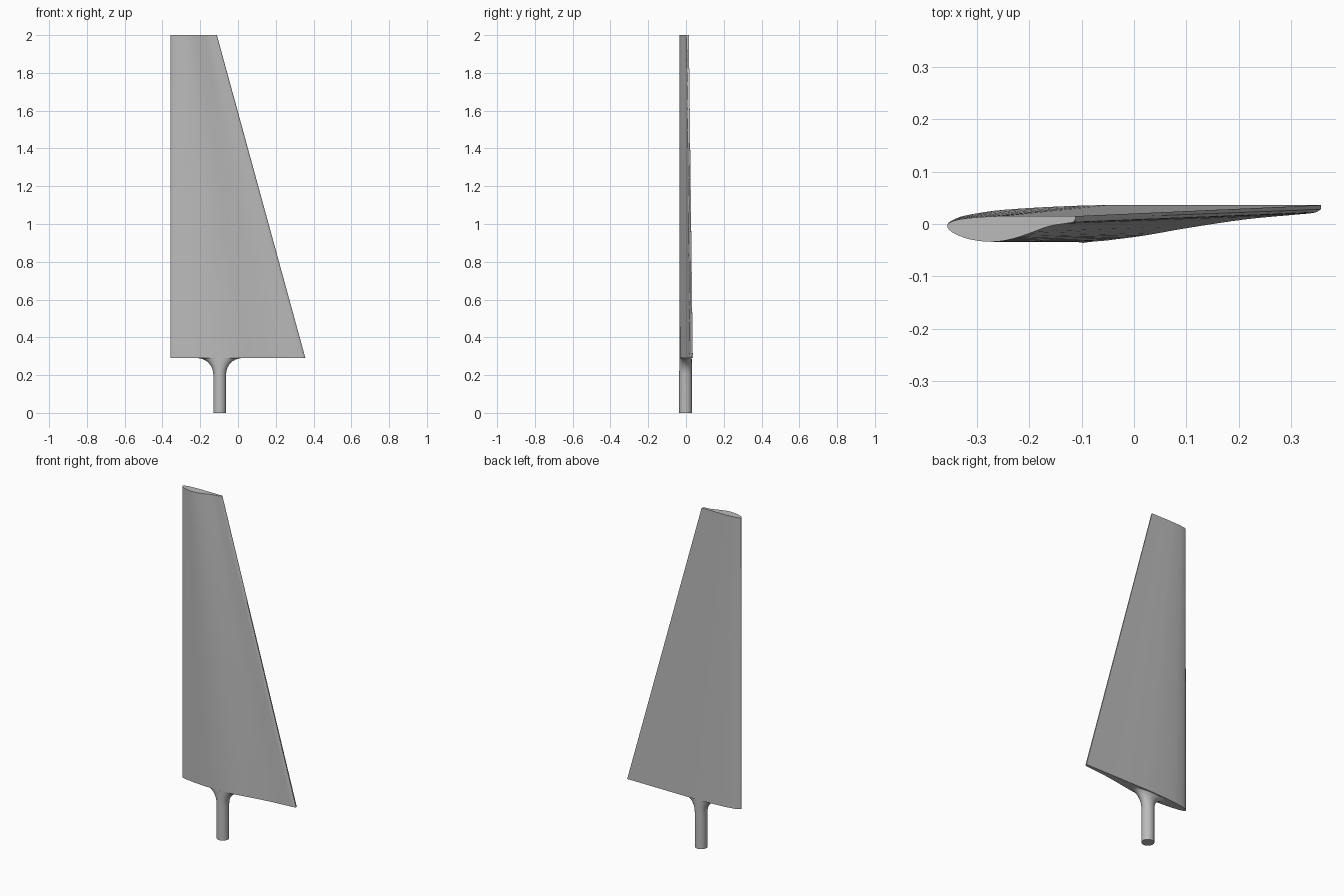
import bpy
import math
from mathutils import Vector
from mathutils.geometry import interpolate_bezier

cube = bpy.data.objects.get("Cube")
if cube:
    bpy.data.objects.remove(cube)

# Single grey finish
grey = bpy.data.materials.new("plain grey")
grey.use_nodes = True
grey.diffuse_color = (0.5, 0.5, 0.5, 1)
grey.node_tree.nodes["Principled BSDF"].inputs["Base Color"].default_value = grey.diffuse_color

LEAD_X, LEAD_Y = -0.357, -0.003
ROOT_Z, TIP_Z = 0.29, 2.0


def smooth_path(points, steps=4):
    """Smooth curve through the points, open at both ends."""
    path = [points[0]]
    last = len(points) - 1
    tangents = []
    for i in range(last + 1):
        before, after = points[max(i - 1, 0)], points[min(i + 1, last)]
        tangents.append((after - before).normalized())
    for i in range(last):
        a, b = points[i], points[i + 1]
        reach = (b - a).length / 3
        path += interpolate_bezier(a, a + tangents[i] * reach,
                                   b - tangents[i + 1] * reach, b, steps + 1)[1:]
    return path


def loft(name, rings):
    """Skin a stack of equal rings and cap both ends."""
    n = len(rings[0])
    verts = [p for ring in rings for p in ring]
    faces = [tuple(range(n))[::-1], tuple(range(len(verts) - n, len(verts)))]
    for k in range(len(rings) - 1):
        for i in range(n):
            j = (i + 1) % n
            faces.append((k * n + i, k * n + j, (k + 1) * n + j, (k + 1) * n + i))
    mesh = bpy.data.meshes.new(name)
    mesh.from_pydata(verts, [], faces)
    mesh.materials.append(grey)
    mesh.validate()
    obj = bpy.data.objects.new(name, mesh)
    bpy.context.collection.objects.link(obj)
    bpy.ops.object.select_all(action="DESELECT")
    obj.select_set(True)
    bpy.context.view_layer.objects.active = obj
    bpy.ops.object.shade_smooth_by_angle(angle=math.radians(35))
    return obj


# Aerofoil section: chord fraction and height for the back, then the front
BACK = [(1, 1), (0.7, 1), (0.5, 1), (0.36, 0.98), (0.15, 0.77), (0.05, 0.5), (0.015, 0.27), (0, 0)]
FRONT_T = [0.015, 0.07, 0.19, 0.36, 0.5, 0.64, 0.8, 0.95, 0.985, 1]
FRONT_ROOT = [-9, -18, -27, -31, -22, -5, 12, 22, 25, 31]
FRONT_TIP = [-8, -17, -27, -31, -26, -15, -1, 5, 7, 13]


def section(chord, rise, front, z):
    pts = [Vector((t * chord, h * rise)) for t, h in BACK]
    pts += [Vector((t * chord, y / 1000)) for t, y in zip(FRONT_T, front)]
    return [Vector((LEAD_X + p.x, LEAD_Y + p.y, z)) for p in smooth_path(pts)]


# Tapered blade with a straight leading edge
root = section(0.714, 0.039, FRONT_ROOT, ROOT_Z)
tip = section(0.245, 0.018, FRONT_TIP, TIP_Z)
LEVELS = 8
loft("blade", [[a.lerp(b, k / LEVELS) for a, b in zip(root, tip)] for k in range(LEVELS + 1)])

# Round shaft that flares sideways into the blade root
STEM_X, STEM_Y, RADIUS, FLARE = -0.097, -0.002, 0.034, 0.085
SIDES, BENDS = 32, 8


def oval(half_width, half_depth, z):
    turns = [math.tau * i / SIDES for i in range(SIDES)]
    return [Vector((STEM_X + half_width * math.cos(a),
                    STEM_Y + half_depth * math.sin(a), z)) for a in turns]


rings = [oval(RADIUS, RADIUS, 0)]
for k in range(BENDS + 1):
    a = math.pi / 2 * k / BENDS
    rings.append(oval(RADIUS + FLARE * (1 - math.cos(a)), RADIUS - 0.002 * k / BENDS,
                      ROOT_Z - FLARE + FLARE * math.sin(a)))
loft("shaft", rings)
